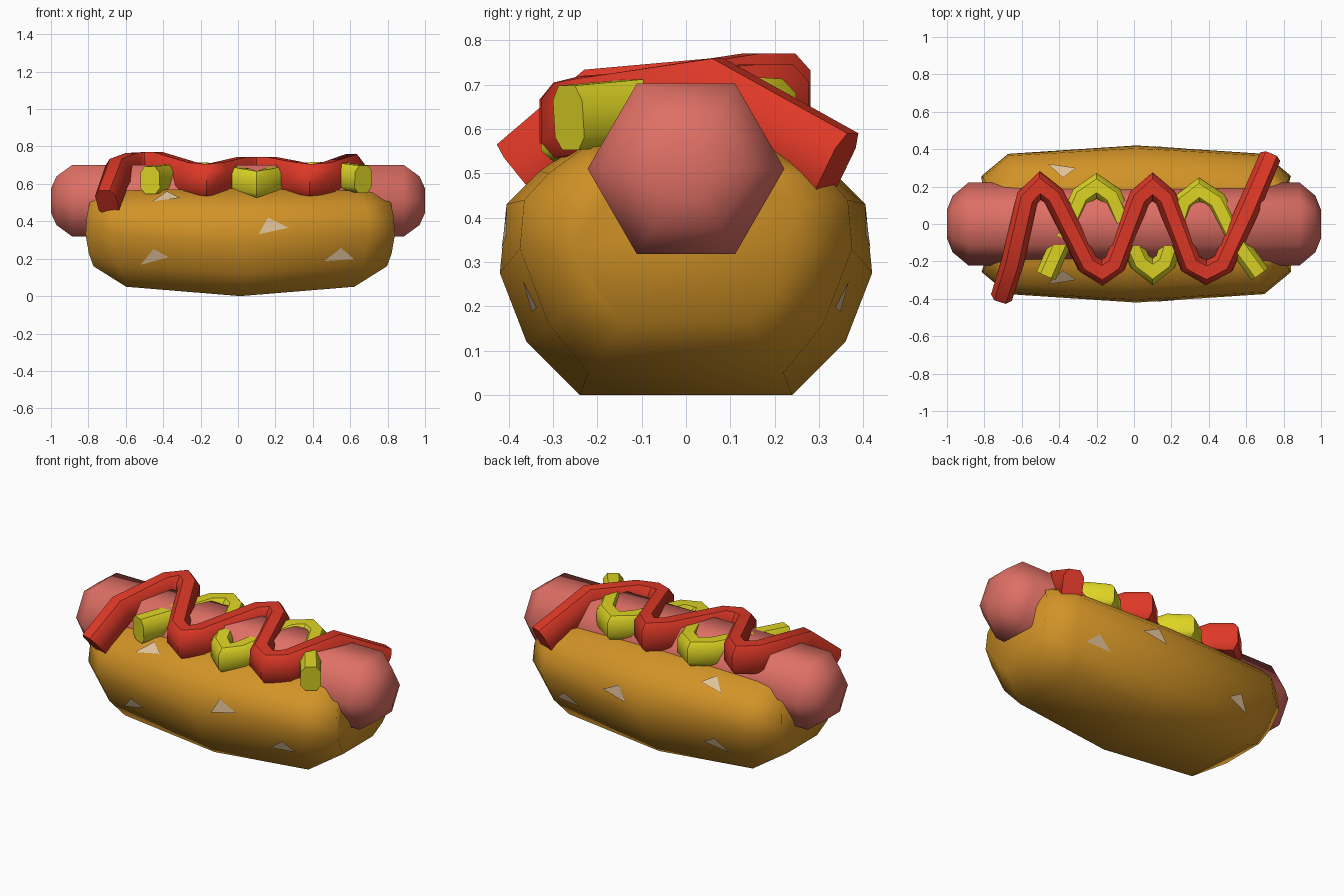
import bpy, bmesh, math
from mathutils import Vector
from mathutils.bvhtree import BVHTree

if "Cube" in bpy.data.objects:
    bpy.data.objects.remove(bpy.data.objects["Cube"])


def material(name, rgb):
    m = bpy.data.materials.new(name)
    m.diffuse_color = (*rgb, 1)
    m.use_nodes = True
    m.node_tree.nodes["Principled BSDF"].inputs["Base Color"].default_value = m.diffuse_color
    return m


BUN = material("golden bread", (0.64, 0.29, 0.02))
MEAT = material("sausage pink", (0.73, 0.16, 0.13))
RED = material("tomato red", (0.73, 0.04, 0.02))
YELLOW = material("mustard yellow", (0.73, 0.66, 0.018))
SEED = material("pale seed", (0.75, 0.54, 0.32))


def finish(name, bm, mat, angle):
    me = bpy.data.meshes.new(name)
    bm.to_mesh(me)
    bm.free()
    me.materials.append(mat)
    me.shade_smooth()
    me.set_sharp_from_angle(angle=math.radians(angle))
    ob = bpy.data.objects.new(name, me)
    bpy.context.collection.objects.link(ob)
    return ob


def loft(name, rings, mat, angle):
    """Skin closed rings of equal length and cap both ends."""
    bm = bmesh.new()
    vs = [[bm.verts.new(p) for p in r] for r in rings]
    n = len(vs[0])
    for a, b in zip(vs, vs[1:]):
        for i in range(n):
            j = (i + 1) % n
            bm.faces.new((a[i], a[j], b[j], b[i]))
    bm.faces.new(vs[0])
    bm.faces.new(vs[-1])
    bmesh.ops.recalc_face_normals(bm, faces=bm.faces)
    return finish(name, bm, mat, angle)


# Bun: half profiles (x, y, z) for the middle, shoulder and end rings
mid = [(0, .24, 0), (0, .36, .12), (0, .42, .275), (0, .405, .43),
       (0, .33, .505), (0, .23, .575), (0, .10, .575)]
shoulder = [(.61, .22, .05), (.65, .31, .16), (.685, .375, .33), (.68, .365, .44),
            (.66, .31, .50), (.62, .22, .565), (.62, .10, .565)]
end = [(.785, .14, .16), (.81, .20, .23), (.827, .257, .33), (.82, .25, .43),
       (.805, .22, .50), (.77, .18, .545), (.77, .10, .545)]


def bun_ring(half, s):
    pts = [(s * x + .012, y, z) for x, y, z in half]
    return pts + [(x, -y, z) for x, y, z in reversed(pts)]


bun = loft("bun", [bun_ring(end, -1), bun_ring(shoulder, -1), bun_ring(mid, 1),
                   bun_ring(shoulder, 1), bun_ring(end, 1)], BUN, 65)

# Sausage: six-sided, with rounded ends
prof = [(.885, 1), (.97, .68), (1.0, .34)]
stations = [(-x, r) for x, r in reversed(prof)] + prof
loft("sausage", [[(x, .222 * r * math.cos(k * math.pi / 3),
                   .51 + .222 * r * math.sin(k * math.pi / 3)) for k in range(6)]
                 for x, r in stations], MEAT, 75)


# Sauces: bevelled-box section swept along a zigzag
def ribbon(name, path, w, h, mat):
    pts = [Vector(p) for p in path]
    sec = [(1, -.6), (1, .55), (.55, 1), (-.55, 1), (-1, .55), (-1, -.6), (-.55, -1), (.55, -1)]
    rings = []
    for i, p in enumerate(pts):
        d0 = (p - pts[i - 1]).normalized() if i else (pts[1] - p).normalized()
        d1 = (pts[i + 1] - p).normalized() if i < len(pts) - 1 else d0
        t = (d0 + d1).normalized()
        side = t.cross(Vector((0, 0, 1))).normalized()
        up = side.cross(t)
        miter = 1 / max(t.dot(d0), .6)
        rings.append([p + side * a * w * miter + up * b * h for a, b in sec])
    return loft(name, rings, mat, 50)


ribbon("ketchup", [(-.70, -.365, .50), (-.645, -.19, .655), (-.57, .14, .68), (-.50, .205, .685),
                   (-.43, .15, .685), (-.25, -.21, .63), (-.17, -.26, .62), (-.10, -.21, .63),
                   (.03, .14, .66), (.10, .20, .66), (.17, .14, .66),
                   (.30, -.21, .635), (.385, -.26, .62), (.48, -.21, .63),
                   (.60, .06, .675), (.72, .34, .515)], .058, .085, RED)
ribbon("mustard", [(-.47, -.275, .62), (-.28, .15, .64), (-.20, .205, .64), (-.12, .15, .64),
                   (.03, -.20, .61), (.10, -.255, .595), (.17, -.20, .61),
                   (.27, .12, .64), (.35, .18, .64), (.44, .12, .645),
                   (.55, -.10, .64), (.67, -.265, .625)], .056, .073, YELLOW)

# Seeds: triangles projected on the bun front, mirrored to the back
bm = bmesh.new()
bm.from_mesh(bun.data)
tree = BVHTree.FromBMesh(bm)
bm.free()
seeds = [((-.46, .50), (-.38, .555), (-.31, .52)), ((-.52, .17), (-.45, .255), (-.37, .21)),
         ((.11, .33), (.16, .42), (.27, .365)), ((.46, .19), (.55, .26), (.62, .20))]
bm = bmesh.new()
for tri in seeds:
    pts = []
    for x, z in tri:
        loc, nor, _, _ = tree.ray_cast(Vector((x, -2, z)), Vector((0, 1, 0)))
        pts.append(loc + nor * .007)
    bm.faces.new([bm.verts.new(p) for p in reversed(pts)])
    bm.faces.new([bm.verts.new((p.x, -p.y, p.z)) for p in pts])
finish("seeds", bm, SEED, 30)
